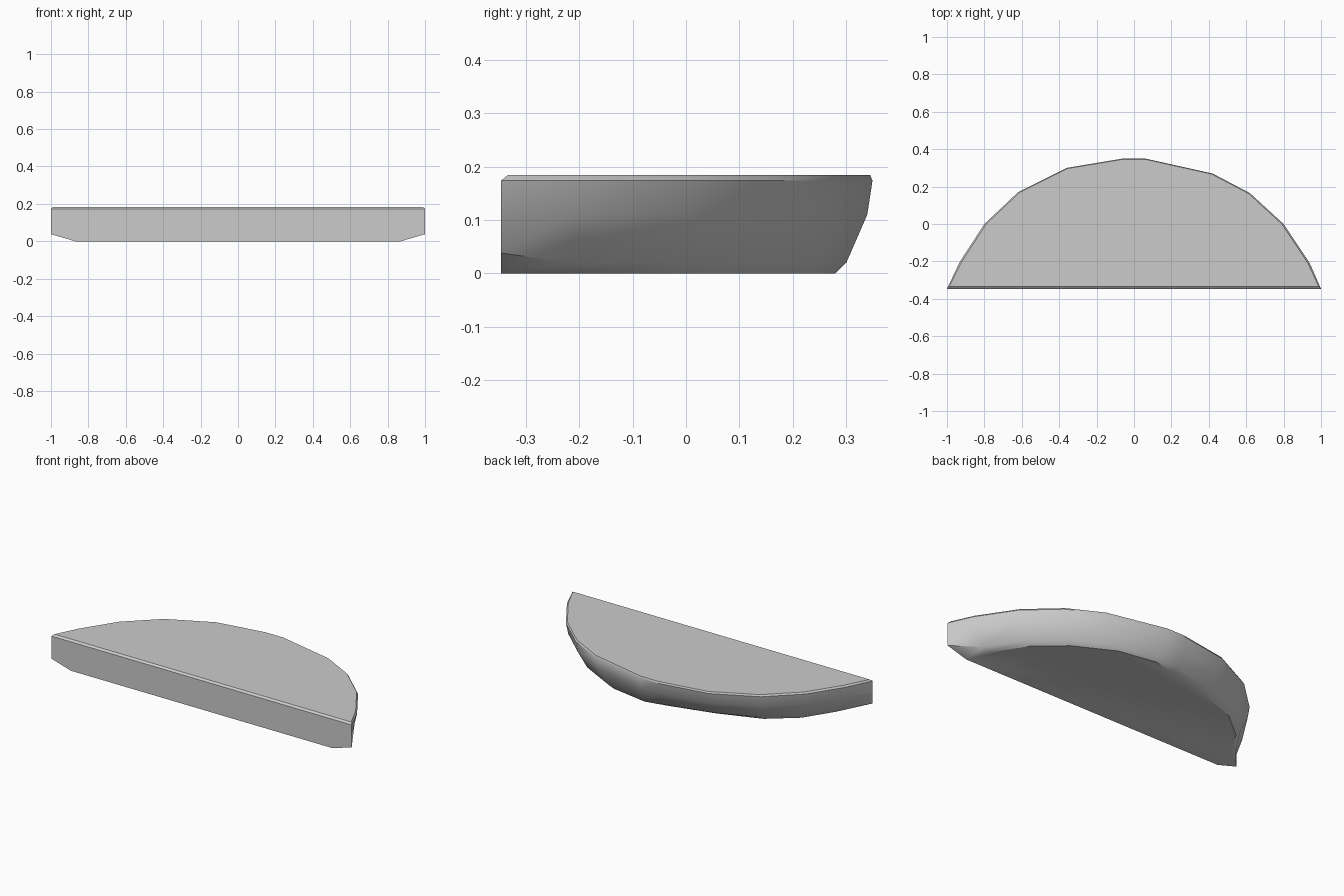
import bpy
import bmesh
import math

if "Cube" in bpy.data.objects:
    bpy.data.objects.remove(bpy.data.objects["Cube"], do_unlink=True)

# Plain grey material
grey = bpy.data.materials.new("plain grey")
grey.use_nodes = True
COLOUR = (0.6, 0.6, 0.6, 1)
grey.diffuse_color = COLOUR
grey.node_tree.nodes["Principled BSDF"].inputs["Base Color"].default_value = COLOUR

FRONT = -0.347
TOP = 0.184

# Curved rim, left end to right end, and the pulled-in edge of the underside
rim = [(1, FRONT), (.94, -.21), (.8, 0), (.62, .165), (.42, .27), (.06, .35),
       (-.06, .35), (-.36, .30), (-.62, .17), (-.8, 0), (-.93, -.2), (-1, FRONT)]
base = [(.87, FRONT), (.83, -.22), (.70, -.02), (.54, .12), (.31, .24), (.08, .28),
        (-.06, .25), (-.33, .18), (-.58, .09), (-.74, -.04), (-.85, -.21), (-.87, FRONT)]


def inset(points, amount):
    """Shrink an outline towards its middle, keeping clear of the front edge."""
    return [(x * (1 - amount), max(y * (1 - amount), FRONT + amount)) for x, y in points]


def blend(a, b, t):
    return [(p[0] + (q[0] - p[0]) * t, p[1] + (q[1] - p[1]) * t) for p, q in zip(a, b)]


# Half-round slab: stacked outlines bridged into walls
bm = bmesh.new()


def ring(points, height):
    return [bm.verts.new((x, y, height(i))) for i, (x, y) in enumerate(points)]


last = len(rim) - 1
lower = blend(base, rim, 0.3)
lower[0], lower[last] = rim[0], rim[last]
rings = [
    ring(base, lambda i: 0),
    ring(lower, lambda i: 0.038 if i in (0, last) else 0.02),
    ring(blend(lower, rim, 0.8), lambda i: 0.11),
    ring(rim, lambda i: 0.174),
    ring(inset(rim, 0.012), lambda i: TOP),
]
for low, high in zip(rings, rings[1:]):
    for i in range(last):
        bm.faces.new((low[i], low[i + 1], high[i + 1], high[i]))

# Flat front, its bevel, top and underside
bm.faces.new([r[last] for r in rings[:4]] + [r[0] for r in reversed(rings[:4])])
bm.faces.new((rings[3][last], rings[3][0], rings[4][0], rings[4][last]))
bm.faces.new(rings[4])
bm.faces.new(list(reversed(rings[0])))
bmesh.ops.recalc_face_normals(bm, faces=bm.faces[:])

mesh = bpy.data.meshes.new("half_round_slab")
bm.to_mesh(mesh)
bm.free()
mesh.materials.append(grey)
slab = bpy.data.objects.new("half_round_slab", mesh)
bpy.context.collection.objects.link(slab)

# Soft rim, crisp edges
bpy.ops.object.select_all(action="DESELECT")
slab.select_set(True)
bpy.context.view_layer.objects.active = slab
bpy.ops.object.shade_smooth_by_angle(angle=math.radians(32))
